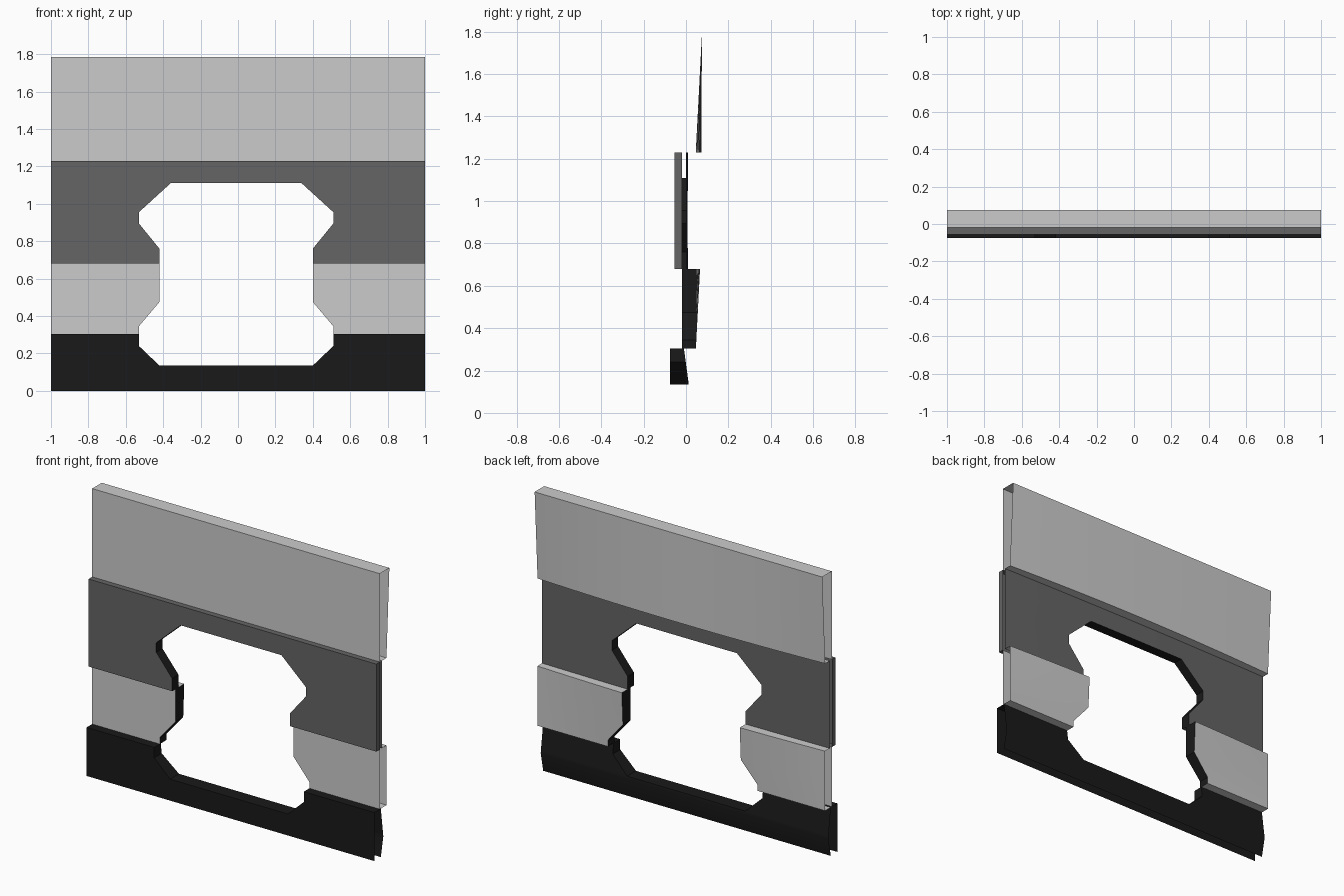
import bpy, bmesh, math
from mathutils import Vector

if "Cube" in bpy.data.objects:
    bpy.data.objects.remove(bpy.data.objects["Cube"])

CX = -0.01                       # centre line of the opening
# opening outline: (z, half width)
HOLE = [(0.135, 0.41), (0.24, 0.52), (0.345, 0.52), (0.475, 0.41),
        (0.76, 0.41), (0.895, 0.52), (0.955, 0.52), (1.11, 0.35)]

# bands: name, z0, z1, front y, back y0, back y1, back bulge0, bulge1
BANDS = [("base_panel", 0.0, 0.12, -0.075, -0.01, 0.015, 0, 0),
         ("base_panel", 0.12, 0.305, -0.075, 0.015, -0.01, 0, 0),
         ("lower_panel", 0.305, 0.68, -0.02, 0.047, 0.047, 0, 0.023),
         ("window_panel", 0.68, 1.23, -0.055, 0.0, 0.0, 0.01, 0.01),
         ("upper_panel", 1.23, 1.785, -0.02, 0.046, 0.075, 0.027, 0)]


def material(name, v):
    m = bpy.data.materials.new(name)
    m.diffuse_color = (v, v, v, 1)
    m.use_nodes = True
    m.node_tree.nodes["Principled BSDF"].inputs["Base Color"].default_value = m.diffuse_color
    return m


dark = material("dark_grey", 0.13)
black = material("black", 0.01)
MATS = {"base_panel": black, "window_panel": dark, "opening_reveal": black}
meshes = {}


def half_width(z):
    for (z0, w0), (z1, w1) in zip(HOLE, HOLE[1:]):
        if z0 - 1e-6 <= z <= z1 + 1e-6:
            return w0 + (w1 - w0) * (z - z0) / (z1 - z0)
    return 0


def front(b, x, z):
    return b[3]


def back(b, x, z):
    t = (z - b[1]) / (b[2] - b[1])
    return b[4] + (b[5] - b[4]) * t + (b[6] + (b[7] - b[6]) * t) * (1 - x * x)


def quad(name, pts, facing):
    bm = meshes.setdefault(name, bmesh.new()) if name not in meshes else meshes[name]
    f = bm.faces.new([bm.verts.new(p) for p in pts])
    f.normal_update()
    if f.normal.dot(Vector(facing)) < 0:
        f.normal_flip()


def strip(name, row_a, row_b, facing):
    for i in range(len(row_a) - 1):
        quad(name, (row_a[i], row_a[i + 1], row_b[i + 1], row_b[i]), facing)


def spans(z, full):
    """x positions left and right of the opening at height z"""
    w = 0 if full else half_width(z)
    n = 10
    return [[a + (e - a) * i / n for i in range(n + 1)]
            for a, e in ((-1, CX - w), (CX + w, 1))]


def is_full(za, zb):
    return not HOLE[0][0] < (za + zb) / 2 < HOLE[-1][0]


# front and back skins, and the sides of the opening
for b in BANDS:
    zs = sorted({b[1], b[2]} | {z for z, _ in HOLE if b[1] < z < b[2]})
    for za, zb in zip(zs, zs[1:]):
        full = is_full(za, zb)
        for xa, xb in zip(spans(za, full), spans(zb, full)):
            for fn, d in ((front, -1), (back, 1)):
                strip(b[0], [(x, fn(b, x, za), za) for x in xa],
                      [(x, fn(b, x, zb), zb) for x in xb], (0, d, 0))
        if not full:
            for s in (-1, 1):
                xa, xb = CX + s * half_width(za), CX + s * half_width(zb)
                quad("opening_reveal",
                     ((xa, front(b, xa, za), za), (xa, back(b, xa, za), za),
                      (xb, back(b, xb, zb), zb), (xb, front(b, xb, zb), zb)), (-s, 0, 0))
    # sill and head of the opening
    for (z, w), d in ((HOLE[0], 1), (HOLE[-1], -1)):
        if b[1] < z < b[2]:
            xs = [CX - w + 2 * w * i / 8 for i in range(9)]
            strip("opening_reveal", [(x, front(b, x, z), z) for x in xs],
                  [(x, back(b, x, z), z) for x in xs], (0, 0, d))

# ledges where one band steps out past the next
for lo, hi in zip(BANDS[1:], BANDS[2:]):
    z = hi[1]
    for fn, s in ((front, -1), (back, 1)):
        lower_out = s * fn(lo, 1, z) > s * fn(hi, 1, z)
        for xs in spans(z, z > HOLE[-1][0]):
            strip(lo[0] if lower_out else hi[0], [(x, fn(lo, x, z), z) for x in xs],
                  [(x, fn(hi, x, z), z) for x in xs], (0, 0, 1 if lower_out else -1))

# top cap
top = BANDS[-1]
quad("upper_panel", ((-1, top[3], top[2]), (1, top[3], top[2]),
                     (1, top[5], top[2]), (-1, top[5], top[2])), (0, 0, 1))

# end returns of the window panel
for s in (-1, 1):
    quad("window_panel", ((s, -0.055, 0.68), (s, -0.02, 0.68),
                          (s, -0.02, 1.23), (s, -0.055, 1.23)), (s, 0, 0))

# turn the collected faces into objects
for name, bm in meshes.items():
    bmesh.ops.remove_doubles(bm, verts=bm.verts, dist=1e-5)
    me = bpy.data.meshes.new(name)
    bm.to_mesh(me)
    bm.free()
    ob = bpy.data.objects.new(name, me)
    bpy.context.collection.objects.link(ob)
    if name in MATS:
        me.materials.append(MATS[name])
    bpy.ops.object.select_all(action='DESELECT')
    ob.select_set(True)
    bpy.context.view_layer.objects.active = ob
    bpy.ops.object.shade_smooth_by_angle(angle=math.radians(20))
